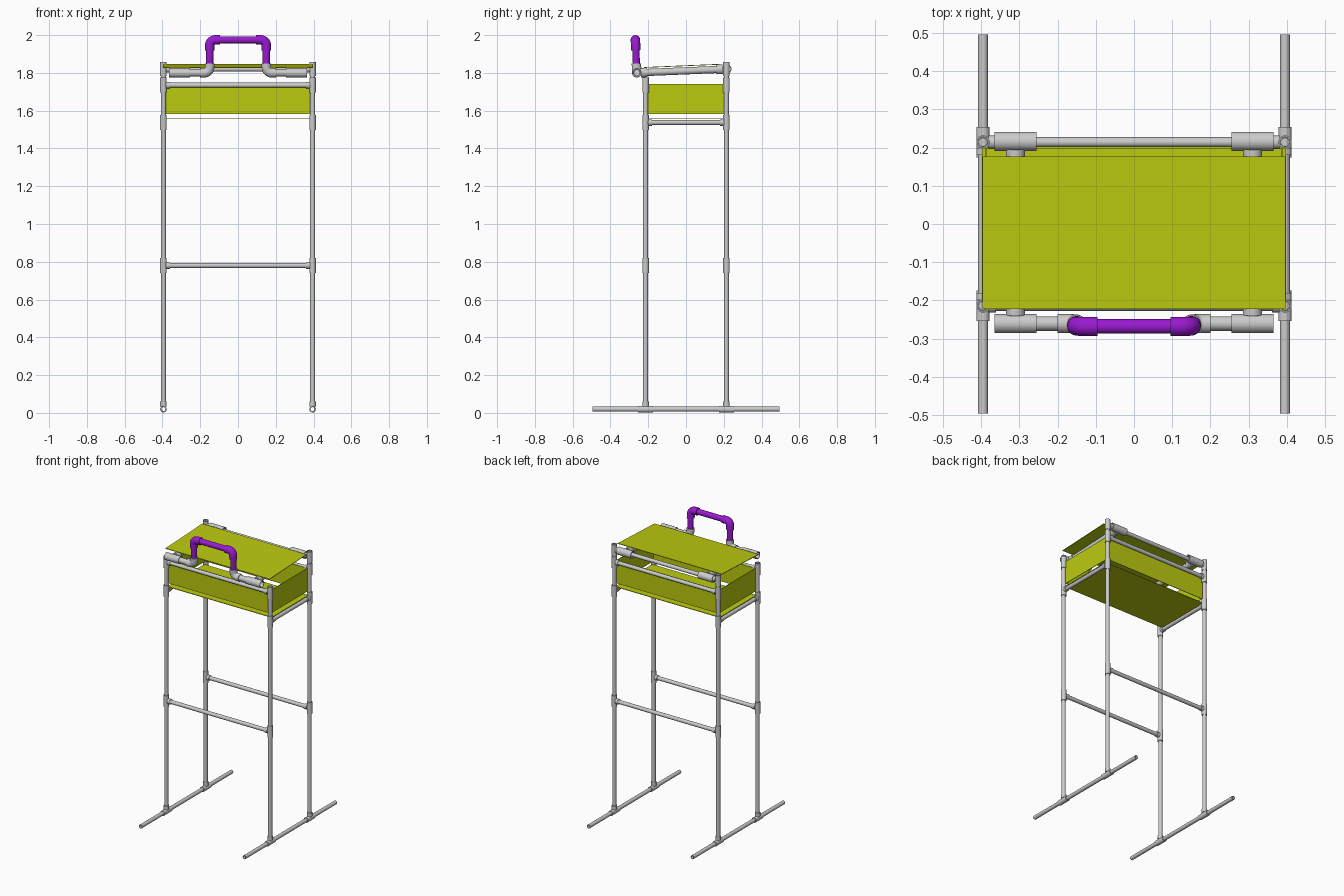
import bpy, bmesh
from math import pi, cos, sin, radians
from mathutils import Vector, Matrix

if "Cube" in bpy.data.objects:
    bpy.data.objects.remove(bpy.data.objects["Cube"])

PX, PY = 0.395, 0.214        # post positions
R, RF = 0.013, 0.0175        # frame pipe and fitting radii
R2, RF2 = 0.019, 0.025       # lid pipe and fitting radii
HINGE = Matrix.Translation((0, PY + 0.002, 1.82)) @ Matrix.Rotation(radians(2.4), 4, 'X')
X, Y, Z = Vector((1, 0, 0)), Vector((0, 1, 0)), Vector((0, 0, 1))


def material(name, color):
    m = bpy.data.materials.new(name)
    m.diffuse_color = color
    m.use_nodes = True
    m.node_tree.nodes["Principled BSDF"].inputs["Base Color"].default_value = m.diffuse_color
    return m


GREEN = material("lime", (0.50, 0.60, 0.005, 1))
PURPLE = material("purple", (0.33, 0.01, 0.65, 1))


def finish(name, bm, mat=None, mtx=None, smooth=True):
    bmesh.ops.recalc_face_normals(bm, faces=bm.faces)
    me = bpy.data.meshes.new(name)
    bm.to_mesh(me)
    bm.free()
    ob = bpy.data.objects.new(name, me)
    bpy.context.collection.objects.link(ob)
    if mat:
        me.materials.append(mat)
    if mtx:
        ob.matrix_world = mtx
    if smooth:
        bpy.ops.object.select_all(action='DESELECT')
        bpy.context.view_layer.objects.active = ob
        ob.select_set(True)
        bpy.ops.object.shade_smooth_by_angle(angle=radians(35))
    return ob


def sweep(bm, path, r, inner, n=24):
    """Hollow tube along a path of points that lies in one plane."""
    path = [Vector(p) for p in path]
    dirs = [(path[min(i + 1, len(path) - 1)] - path[max(i - 1, 0)]).normalized() for i in range(len(path))]
    side = dirs[0].cross(dirs[-1])
    if side.length < 1e-4:
        side = dirs[0].orthogonal()
    side.normalize()

    def ring(p, d, rad):
        up = d.cross(side)
        return [bm.verts.new(p + rad * (cos(2 * pi * k / n) * side + sin(2 * pi * k / n) * up)) for k in range(n)]
    rings = [ring(p, d, r) for p, d in zip(path, dirs)]
    rings += [ring(p, d, inner) for p, d in reversed(list(zip(path, dirs)))]
    for a, b in zip(rings, rings[1:] + rings[:1]):
        for k in range(n):
            bm.faces.new((a[k], a[(k + 1) % n], b[(k + 1) % n], b[k]))


def pipe(name, a, b, r=R, mat=None, mtx=None):
    bm = bmesh.new()
    sweep(bm, (a, b), r, r * 0.8)
    finish(name, bm, mat, mtx)


def tee(name, c, run, branch, half=0.04, reach=0.034, r=RF, inner=R + 0.0006, mtx=None):
    bm = bmesh.new()
    c = Vector(c)
    sweep(bm, (c - run * half, c + run * half), r, inner)
    sweep(bm, (c + branch * inner * 1.1, c + branch * reach), r, inner)
    finish(name, bm, None, mtx)


def elbow(name, c, d1, d2, reach=0.055, r=RF2, bend=0.03, mat=None, mtx=None):
    c = Vector(c)
    o = c + bend * (d1 + d2)
    arc = [o - bend * (d2 * cos(t * pi / 16) + d1 * sin(t * pi / 16)) for t in range(9)]
    bm = bmesh.new()
    sweep(bm, [c + d1 * reach] + arc + [c + d2 * reach], r, R2 + 0.0006)
    finish(name, bm, mat, mtx)


def panel(name, lo, hi, mtx=None):
    bm = bmesh.new()
    lo, hi = Vector(lo), Vector(hi)
    bmesh.ops.create_cube(bm, size=1)
    for v in bm.verts:
        v.co = (lo + hi) / 2 + v.co * (hi - lo)
    finish(name, bm, GREEN, mtx, smooth=False)


# Frame: feet, posts and their fittings
for sx in (-1, 1):
    x = sx * PX
    pipe("foot", (x, -0.495, 0.02), (x, 0.495, 0.02))
    pipe("side_rail", (x, -PY + 0.014, 1.537), (x, PY - 0.014, 1.537))
    for sy in (-1, 1):
        y = sy * PY
        top = 1.85 if sy > 0 else 1.77
        pipe("post", (x, y, 0.033), (x, y, top))
        tee("foot_tee", (x, y, 0.0195), Y, Z, reach=0.04)
        tee("mid_tee", (x, y, 0.78), Z, X * -sx)
        tee("side_tee", (x, y, 1.537), Z, Y * -sy)
        tee("top_tee", (x, y, 1.735), Z, X * -sx)
    tee("hinge_post_tee", (x, PY, 1.82), Z, X * -sx, half=0.037)

# Cross bars
bx = PX - 0.014
for sy in (-1, 1):
    for z in (0.78, 1.735):
        pipe("cross_bar", (-bx, sy * PY, z), (bx, sy * PY, z))
pipe("hinge_bar", (-bx, PY, 1.82), (bx, PY, 1.82))

# Box panels
t = 0.002
panel("box_bottom", (-0.397, -0.2, 1.555), (0.397, 0.2, 1.559))
for s in (-1, 1):
    panel("box_long_side", (-0.385, s * 0.199 - t, 1.583), (0.385, s * 0.199 + t, 1.742))
    panel("box_end", (s * 0.388 - t, -0.2, 1.583), (s * 0.388 + t, 0.2, 1.742))

# Lid: sheet, arms and fittings, tilted about the hinge bar
FY = -0.477
panel("lid", (-0.396, -0.438, 0.025), (0.396, -0.038, 0.029), HINGE)
for s in (-1, 1):
    x = s * 0.31
    tee("lid_hinge_tee", (x, 0, 0), X, -Y, 0.055, 0.055, RF2, R2, HINGE)
    pipe("lid_arm", (x, FY + 0.021, 0), (x, -0.021, 0), R2, None, HINGE)
    tee("lid_front_tee", (x, FY, 0), X, Y, 0.055, 0.055, RF2, R2 + 0.0006, HINGE)
    pipe("handle_stub", (s * 0.18, FY, 0), (s * 0.33, FY, 0), R2, None, HINGE)
    elbow("lower_elbow", (s * 0.15, FY, 0), X * s, Z, 0.05, mtx=HINGE)
    pipe("handle_upright", (s * 0.15, FY, 0.035), (s * 0.15, FY, 0.145), R2, PURPLE, HINGE)
    elbow("handle_elbow", (s * 0.15, FY, 0.175), -X * s, -Z, mat=PURPLE, mtx=HINGE)
pipe("handle_grip", (-0.115, FY, 0.175), (0.115, FY, 0.175), R2, PURPLE, HINGE)
